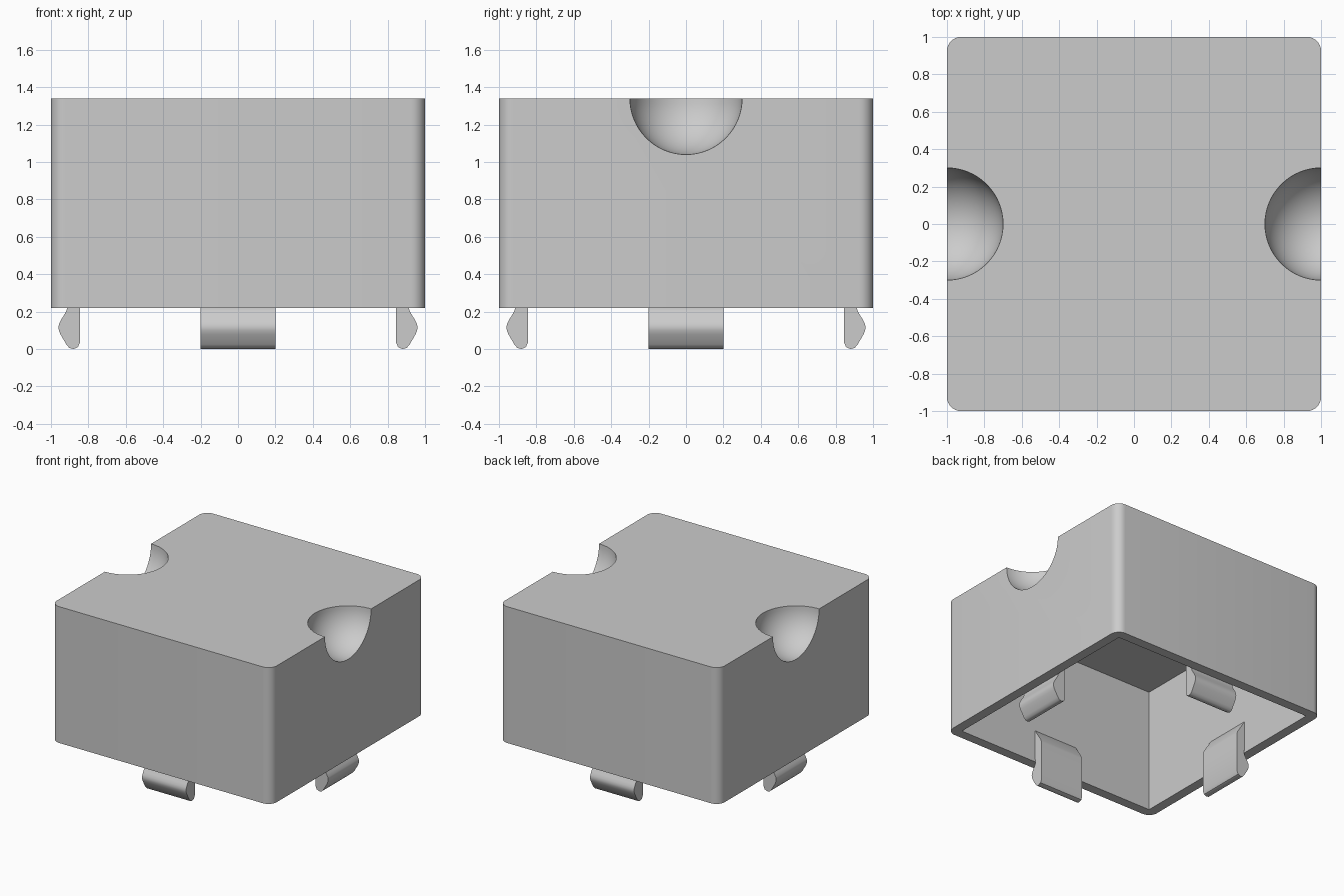
import bpy
import bmesh
from math import radians, pi
from mathutils import Matrix, Vector

BASE, TOP, CEILING = 0.22, 1.34, 1.24   # heights of rim, roof and cavity ceiling
WALL = 0.08
DENT = 0.30

cube = bpy.data.objects.get("Cube")
if cube:
    bpy.data.objects.remove(cube, do_unlink=True)

grey = bpy.data.materials.new("light_grey")
grey.use_nodes = True
grey.diffuse_color = (0.6, 0.6, 0.6, 1)
grey.node_tree.nodes["Principled BSDF"].inputs["Base Color"].default_value = (0.6, 0.6, 0.6, 1)


def add_object(name, bm):
    bmesh.ops.recalc_face_normals(bm, faces=bm.faces)
    mesh = bpy.data.meshes.new(name)
    bm.to_mesh(mesh)
    bm.free()
    mesh.materials.append(grey)
    obj = bpy.data.objects.new(name, mesh)
    bpy.context.collection.objects.link(obj)
    return obj


def box(name, half, low, high, radius=0):
    bm = bmesh.new()
    size = Matrix.Diagonal((2 * half, 2 * half, high - low, 1))
    bmesh.ops.create_cube(bm, size=1, matrix=Matrix.Translation((0, 0, (low + high) / 2)) @ size)
    if radius:
        upright = [e for e in bm.edges if abs(e.verts[0].co.z - e.verts[1].co.z) > 0.1]
        bmesh.ops.bevel(bm, geom=upright, offset=radius, segments=8, profile=0.5, affect='EDGES')
    return add_object(name, bm)


def ball(name, side, radius):
    bm = bmesh.new()
    bmesh.ops.create_uvsphere(bm, u_segments=64, v_segments=32, radius=radius,
                              matrix=Matrix.Translation((side, 0, TOP)))
    return add_object(name, bm)


def select(obj):
    bpy.ops.object.select_all(action='DESELECT')
    obj.select_set(True)
    bpy.context.view_layer.objects.active = obj


def subtract(obj, cutter):
    cutter.hide_render = True
    mod = obj.modifiers.new("cut", 'BOOLEAN')
    mod.operation, mod.solver, mod.object = 'DIFFERENCE', 'EXACT', cutter
    select(obj)
    bpy.ops.object.modifier_apply(modifier=mod.name)
    bpy.data.objects.remove(cutter, do_unlink=True)


def smooth(obj, angle=30):
    select(obj)
    bpy.ops.object.shade_smooth_by_angle(angle=radians(angle))


# Hollow cover with two scooped dents that keep their wall thickness inside
cover = box("cover", 1, BASE, TOP, radius=0.075)
cavity = box("cavity_cutter", 1 - WALL, BASE - 0.1, CEILING)
for side in (-1, 1):
    subtract(cavity, ball("inner_dent_cutter", side, DENT + WALL))
    subtract(cover, ball("dent_cutter", side, DENT))
subtract(cover, cavity)
smooth(cover)

# Clip cross-section: distance outwards from the centre, height
PROFILE = [(0.845, 0.36), (0.845, 0.035), (0.856, 0.01), (0.88, 0), (0.902, 0.006),
           (0.918, 0.025), (0.949, 0.078), (0.958, 0.1), (0.96, 0.117), (0.956, 0.136),
           (0.945, 0.158), (0.922, 0.195), (0.914, 0.215), (0.914, 0.24),
           (0.93, 0.24), (0.93, 0.5), (0.92, 0.49), (0.853, 0.383)]


def clip(name, angle):
    bm = bmesh.new()
    face = bm.faces.new([bm.verts.new((r, -0.2, z)) for r, z in PROFILE])
    moved = bmesh.ops.extrude_face_region(bm, geom=[face])["geom"]
    bmesh.ops.translate(bm, vec=Vector((0, 0.4, 0)),
                        verts=[v for v in moved if isinstance(v, bmesh.types.BMVert)])
    bmesh.ops.rotate(bm, verts=bm.verts, matrix=Matrix.Rotation(angle, 3, 'Z'))
    smooth(add_object(name, bm), 40)


# One snap clip at the middle of each wall
for i, name in enumerate(("left_clip", "back_clip", "right_clip", "front_clip")):
    clip(name, i * pi / 2)
